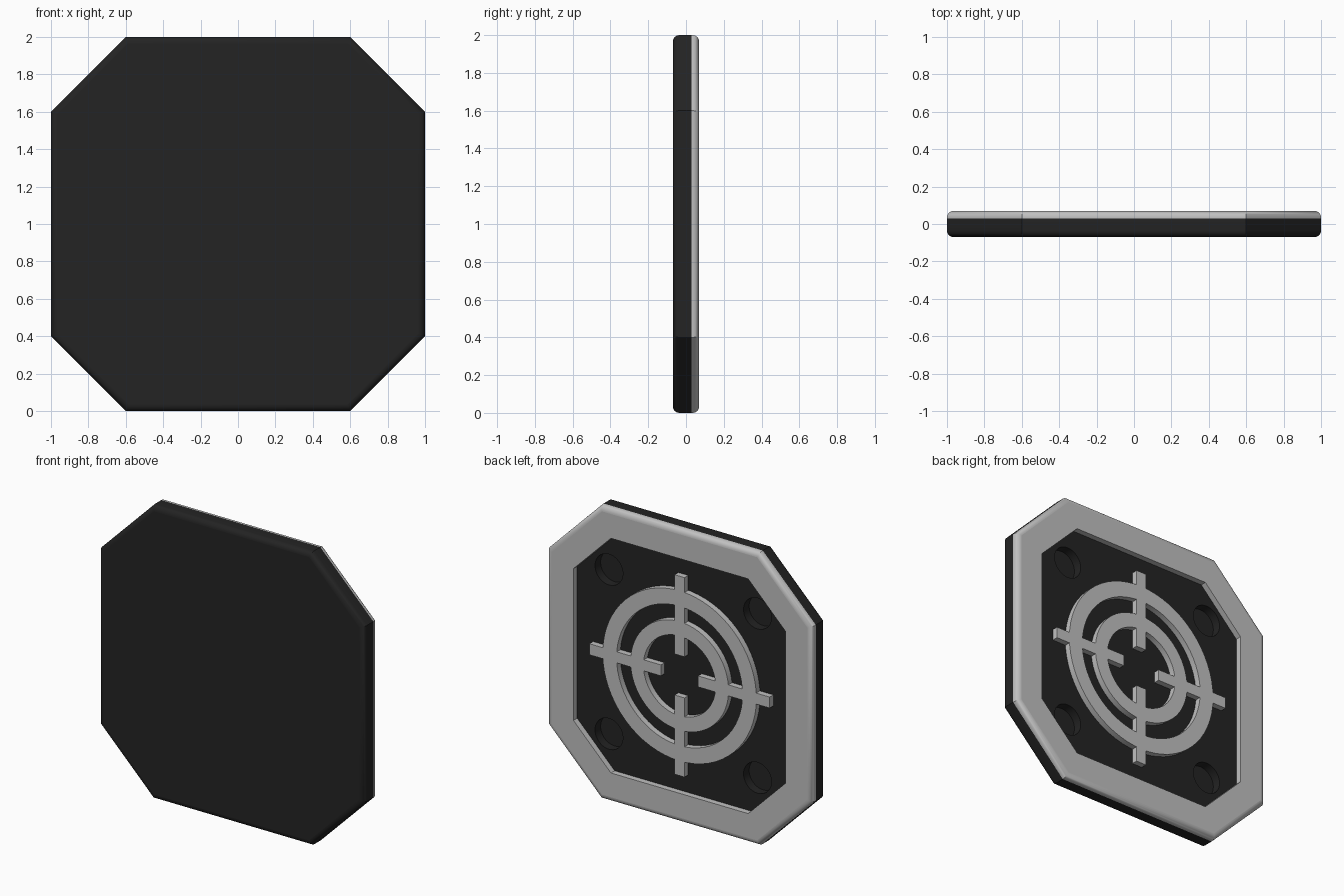
import bpy, bmesh, math
from mathutils import Vector

if "Cube" in bpy.data.objects:
    bpy.data.objects.remove(bpy.data.objects["Cube"])

BACK, SEAT, FRONT, ROUND = 0.07, 0.03, -0.07, 0.035


def material(name, v):
    m = bpy.data.materials.new(name)
    m.diffuse_color = (v, v, v, 1)
    m.use_nodes = True
    m.node_tree.nodes["Principled BSDF"].inputs["Base Color"].default_value = m.diffuse_color
    return m


dark = material("charcoal", 0.017)
grey = material("light grey", 0.53)


def octagon(inset, y):
    """Chamfered square outline, moved inwards by inset."""
    h = 1 - inset
    c = 0.6 - inset * math.tan(math.pi / 8)
    pts = [(h, -c), (h, c), (c, h), (-c, h), (-h, c), (-h, -c), (-c, -h), (c, -h)]
    return [Vector((x, y, 1 + z)) for x, z in pts]


def circle(r, y, n=64):
    return [Vector((r * math.cos(2 * math.pi * i / n), y, 1 + r * math.sin(2 * math.pi * i / n)))
            for i in range(n)]


def loft(name, outline, section, mat, closed):
    """Skin outlines along a (size, y) section; cap the ends or close into a ring."""
    bm = bmesh.new()
    loops = [[bm.verts.new(p) for p in outline(s, y)] for s, y in section]
    n = len(loops[0])
    pairs = list(zip(loops, loops[1:]))
    if closed:
        pairs.append((loops[-1], loops[0]))
    else:
        bm.faces.new(loops[0])
        bm.faces.new(loops[-1])
    for a, b in pairs:
        for i in range(n):
            j = (i + 1) % n
            bm.faces.new((a[i], a[j], b[j], b[i]))
    return finish(name, bm, mat)


def finish(name, bm, mat):
    bmesh.ops.recalc_face_normals(bm, faces=bm.faces)
    me = bpy.data.meshes.new(name)
    bm.to_mesh(me)
    bm.free()
    me.materials.append(mat)
    ob = bpy.data.objects.new(name, me)
    bpy.context.collection.objects.link(ob)
    return ob


def select(ob):
    bpy.ops.object.select_all(action='DESELECT')
    ob.select_set(True)
    bpy.context.view_layer.objects.active = ob


def smooth(ob):
    """Smooth the rounded sides but keep faces looking front or back flat."""
    select(ob)
    bpy.ops.object.shade_smooth_by_angle(angle=math.radians(30))
    for p in ob.data.polygons:
        if abs(p.normal.y) > 0.999:
            p.use_smooth = False


def arc(y_edge, sign, steps=6):
    """Quarter round from the side wall to the flat face at y_edge."""
    out = []
    for i in range(steps + 1):
        a = math.pi / 2 * i / steps
        out.append((ROUND * (1 - math.cos(a)), y_edge - sign * ROUND * (1 - math.sin(a))))
    return out


# Dark base plate with rounded front edge
plate = loft("base_plate", octagon, [(0, SEAT)] + arc(FRONT, -1), dark, False)

# Four blind holes cut in the back of the plate
bm = bmesh.new()
for sx in (-1, 1):
    for sz in (-1, 1):
        rims = [[bm.verts.new(p + Vector((sx * 0.56, 0, sz * 0.56))) for p in circle(0.105, y, 40)]
                for y in (SEAT - 0.06, SEAT + 0.05)]
        for rim in rims:
            bm.faces.new(rim)
        for i in range(40):
            j = (i + 1) % 40
            bm.faces.new((rims[0][i], rims[0][j], rims[1][j], rims[1][i]))
cutter = finish("hole_cutter", bm, dark)
cutter.hide_render = True
mod = plate.modifiers.new("holes", 'BOOLEAN')
mod.operation = 'DIFFERENCE'
mod.solver = 'EXACT'
mod.object = cutter
select(plate)
bpy.ops.object.modifier_apply(modifier=mod.name)
bpy.data.objects.remove(cutter)
smooth(plate)

# Light raised frame around the back
smooth(loft("rim_frame", octagon,
            [(0, SEAT)] + arc(BACK, 1) + [(0.2, BACK), (0.2, SEAT)], grey, True))

# Two concentric target rings
for name, r0, r1 in (("outer_ring", 0.475, 0.58), ("inner_ring", 0.272, 0.37)):
    smooth(loft(name, circle, [(r0, SEAT), (r1, SEAT), (r1, BACK), (r0, BACK)], grey, True))

# Four crosshair bars
for k, side in enumerate(("right", "top", "left", "bottom")):
    bm = bmesh.new()
    bmesh.ops.create_cube(bm, size=1)
    c, s = round(math.cos(k * math.pi / 2)), round(math.sin(k * math.pi / 2))
    for v in bm.verts:
        u, w = 0.41 + v.co.x * 0.54, v.co.z * 0.075
        v.co = (u * c - w * s, (SEAT + BACK) / 2 + v.co.y * (BACK - SEAT), 1 + u * s + w * c)
    finish("crosshair_bar_" + side, bm, grey)
